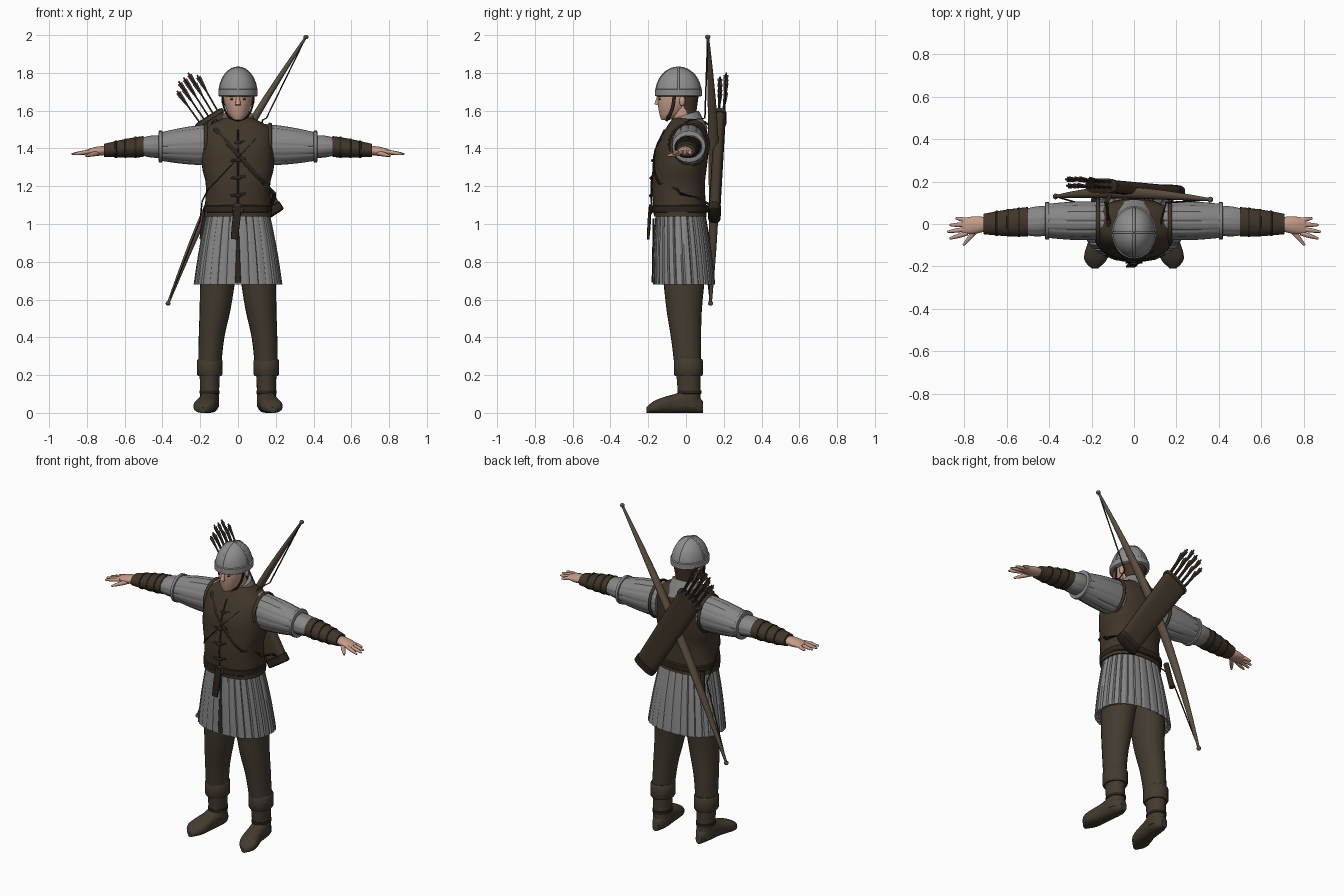
import bpy, bmesh, random
from math import cos, sin, pi
from mathutils import Vector

random.seed(4)
if "Cube" in bpy.data.objects:
    bpy.data.objects.remove(bpy.data.objects["Cube"])

X, Y, Z = Vector((1, 0, 0)), Vector((0, 1, 0)), Vector((0, 0, 1))
STEPS = [i / 8 for i in range(9)]


def material(name, red, green, blue):
    mat = bpy.data.materials.new(name)
    mat.use_nodes = True
    mat.diffuse_color = (red, green, blue, 1)
    mat.node_tree.nodes["Principled BSDF"].inputs["Base Color"].default_value = mat.diffuse_color
    return mat


LEATHER = material("brown leather", .052, .037, .023)
CLOTH = material("trouser brown", .056, .043, .029)
QUILT = material("quilted grey", .24, .24, .24)
STEEL = material("helmet grey", .27, .27, .27)
SKIN = material("skin", .56, .33, .25)
LIP = material("lip", .36, .17, .13)
WOOD = material("bow wood", .11, .08, .054)
DARK = material("dark strap", .026, .018, .012)
HAIR = material("hair", .06, .035, .02)
SHAFT = material("arrow brown", .07, .045, .034)


def smooth_path(stations, steps):
    """Catmull-Rom interpolation of stations."""
    result = []
    last = len(stations) - 1
    for i in range(last):
        around = [stations[min(max(i + offset, 0), last)] for offset in (-1, 0, 1, 2)]
        for j in range(steps):
            t = j / steps
            result.append(tuple(b + t / 2 * (c - a + t * (2 * a - 5 * b + 4 * c - d + t * (3 * (b - c) + d - a)))
                                for a, b, c, d in zip(*around)))
    return result + [stations[-1]]


def squircle(value, power):
    return abs(value) ** (2 / power) * (1 if value > 0 else -1)


def loft(name, mat, stations, axis=None, ref=X, sides=24, power=2, steps=1, grooves=0):
    """Skin over sections (x, y, z, half width, half depth); without an axis they follow the path."""
    stations = smooth_path(stations, steps)
    points = [Vector(station[:3]) for station in stations]
    bm = bmesh.new()
    rings = []
    for i, (*_, wide, deep) in enumerate(stations):
        along = axis or (points[min(i + 1, len(points) - 1)] - points[max(i - 1, 0)]).normalized()
        across = (ref - along * ref.dot(along)).normalized()
        up = along.cross(across)
        ring = []
        for j in range(sides):
            angle = 2 * pi * j / sides
            scale = .96 if grooves and j % (sides // grooves) == 0 else 1
            ring.append(bm.verts.new(points[i] + across * squircle(cos(angle), power) * wide * scale
                                     + up * squircle(sin(angle), power) * deep * scale))
        rings.append(ring)
    for lower, upper in zip(rings, rings[1:]):
        for j in range(sides):
            bm.faces.new((lower[j - 1], lower[j], upper[j], upper[j - 1]))
    bm.faces.new(rings[0])
    bm.faces.new(rings[-1])
    bmesh.ops.recalc_face_normals(bm, faces=bm.faces)
    mesh = bpy.data.meshes.new(name)
    bm.to_mesh(mesh)
    bm.free()
    mesh.materials.append(mat)
    mesh.shade_smooth()
    mesh.set_sharp_from_angle(angle=pi / 4)
    bpy.context.collection.objects.link(bpy.data.objects.new(name, mesh))


def pair(name, mat, stations, **options):
    for side, sign in (("left", 1), ("right", -1)):
        loft(side + "_" + name, mat, [(sign * x, *rest) for x, *rest in stations], **options)


def taper(start, end, first, last, swell=0):
    """Straight run between two sections, swollen in the middle."""
    start, end = Vector(start), Vector(end)
    return [(*start.lerp(end, t), *(a + (b - a) * t + swell * sin(pi * t) for a, b in zip(first, last)))
            for t in STEPS]


def hoop(center, wide, deep, height, along=Z):
    """Band with bevelled rims."""
    return [(*(Vector(center) + along * height * h), wide - inset, deep - inset)
            for h, inset in ((-1, .006), (-.8, 0), (.8, 0), (1, .006))]


def ball(center, wide, deep, height, lowest=-1):
    """Ellipsoid, or a dome when lowest is zero."""
    x, y, z = center
    angles = [pi / 2 * (lowest + (.98 - lowest) * t) for t in STEPS]
    return [(x, y, z + height * sin(a), wide * cos(a), deep * cos(a)) for a in angles]


def cord(points, wide, deep):
    return [(*point, wide, deep) for point in points]


# Vest
TORSO = smooth_path([(0, -.03, 1.04, .18, .14), (0, -.04, 1.2, .17, .14), (0, -.03, 1.3, .19, .14),
                     (0, -.02, 1.4, .19, .14), (0, 0, 1.5, .18, .11), (0, 0, 1.56, .08, .07)], 4)
loft("vest", LEATHER, TORSO, axis=Z, sides=40, power=2.4)


def chest(x, z, lift=.004):
    """Point just in front of the vest."""
    for (*_, low, _, _), (_, y, high, wide, deep) in zip(TORSO, TORSO[1:]):
        if low <= z <= high:
            return x, y - deep * max(0, 1 - abs(x / wide) ** 2.4) ** (1 / 2.4) - lift, z


def sash(start, end):
    """Diagonal run of points over the chest."""
    (left, top), (right, bottom) = start, end
    return [chest(left + (right - left) * t, top + (bottom - top) * t) for t in STEPS]


loft("vest_opening", DARK, cord(sash((0, 1.06), (0, 1.5)), .004, .004), ref=Y, sides=8)
for i in range(4):
    z = 1.15 + .093 * i
    loft(f"toggle_loop_{i}", DARK, cord(sash((-.04, z), (.04, z + .01)), .005, .006), ref=Y, sides=8)
    loft(f"toggle_{i}", DARK, ball(chest(0, z, .01), .02, .007, .009), axis=Z, sides=12)
pair("armhole_trim", LEATHER, [(.17, .015 + .105 * cos(pi * t * 2), 1.42 + .11 * sin(pi * t * 2), .01, .007)
                               for t in [i / 24 for i in range(25)]], sides=8)

# Belt, buckle and hanging ends
loft("belt", DARK, hoop((0, -.03, 1.08), .18, .15, .02), sides=40, power=2.4)
loft("buckle", LEATHER, ball((0, -.184, 1.08), .03, .008, .03), axis=Z)
loft("belt_end", DARK, taper((0, -.19, 1.1), (-.02, -.2, .92), (.018, .006), (.018, .006), .003), power=4)
loft("hip_strap", DARK, taper((-.17, .08, 1.08), (-.19, .11, .92), (.014, .017), (.014, .017)), sides=12)

# Quilted skirt with a front vent
loft("quilted_skirt", QUILT, taper((0, -.03, 1.07), (0, -.01, .68), (.165, .13), (.235, .165), .005)
     + [(0, -.01, .69, .21, .15), (0, -.02, .8, .19, .13)], axis=Z, sides=168, power=2.3, grooves=28)
loft("skirt_vent", DARK, taper((0, -.171, 1.03), (0, -.177, .69), (.003, .005), (.016, .005)), sides=8)

# Collar, neck and head
loft("collar", QUILT, taper((0, .03, 1.48), (0, 0, 1.58), (.11, .09), (.08, .07)), sides=32)
loft("neck", SKIN, taper((0, -.01, 1.5), (0, -.02, 1.64), (.06, .06), (.06, .06)))
loft("face", SKIN, [(0, -.11, 1.55, .02, .02), (0, -.08, 1.58, .05, .06), (0, -.05, 1.65, .075, .1),
                    (0, -.04, 1.73, .08, .1)], axis=Z, sides=32, steps=5)
loft("nose", SKIN, taper((0, -.14, 1.69), (0, -.154, 1.63), (.008, .008), (.014, .014)), sides=12)
loft("mouth", LIP, ball((0, -.138, 1.6), .02, .005, .004), axis=Z, sides=12)
pair("eye", DARK, ball((.03, -.138, 1.66), .012, .006, .005), axis=Z, sides=12)
pair("brow", HAIR, ball((.03, -.138, 1.675), .02, .009, .004), axis=Z, sides=12)
pair("ear", SKIN, ball((.075, -.02, 1.65), .012, .016, .026), axis=Z, sides=12)
loft("hair", HAIR, taper((0, .01, 1.56), (0, 0, 1.7), (.05, .04), (.08, .07)), axis=Z)
pair("chin_strap", DARK, cord([(.085, -.06, 1.69), (.075, -.07, 1.62), (.05, -.09, 1.57), (0, -.105, 1.55)],
                              .005, .01), sides=10, steps=3)

# Helmet with seams
DOME = ball((0, -.04, 1.69), .1, .12, .14, lowest=0)
loft("helmet", STEEL, DOME, axis=Z, sides=40)
loft("helmet_band", STEEL, hoop((0, -.04, 1.695), .104, .124, .02), sides=40)
for name, turn in (("front", -1), ("back", 1)):
    loft(name + "_helmet_seam", STEEL, cord([(0, y + turn * deep, z) for _, y, z, _, deep in DOME], .006, .004),
         sides=8)
pair("helmet_seam", STEEL, cord([(wide, y, z) for _, y, z, wide, _ in DOME], .005, .004), ref=Y, sides=8)

# Arms
SHOULDER, ELBOW, FOREARM = Vector((.14, .015, 1.42)), Vector((.41, .015, 1.41)), Vector((.5, .01, 1.41))
WRIST, KNUCKLES = Vector((.71, 0, 1.39)), Vector((.81, -.01, 1.38))
arm = dict(axis=X, ref=Y)
pair("sleeve", QUILT, taper(SHOULDER, ELBOW, (.09, .11), (.08, .075), .006), sides=72, grooves=12, **arm)
pair("sleeve_cuff", QUILT, hoop(ELBOW, .088, .084, .01, X), sides=32, **arm)
pair("under_sleeve", QUILT, taper(ELBOW, FOREARM, (.07, .06), (.065, .05), .004), sides=48, grooves=8, **arm)
pair("bracer", LEATHER, taper(FOREARM, WRIST, (.07, .056), (.048, .034), .003), **arm)
for i in range(3):
    spot = FOREARM.lerp(WRIST, .2 + .25 * i)
    pair(f"bracer_tie_{i}", DARK, hoop(spot, .07 - .005 * i, .057 - .005 * i, .006, X), **arm)

# Hands
pair("palm", SKIN, taper(WRIST - X * .02, KNUCKLES, (.03, .022), (.036, .01), .008), **arm)
for i, name in enumerate(("index", "middle", "ring", "little")):
    y = .02 * i - .043
    pair(name + "_finger", SKIN, taper((.785, y, 1.383), (.88 - .01 * (i - 1) ** 2, y * 1.6, 1.37),
                                       (.01, .01), (.005, .005), .003), ref=Y, sides=10)
pair("thumb", SKIN, taper((.73, -.01, 1.38), (.805, -.1, 1.36), (.014, .014), (.005, .005), .003),
     ref=Z, sides=10)

# Legs and boots
pair("trouser_leg", CLOTH, [(.1, -.01, .8, .1, .12), (.12, -.01, .56, .083, .095), (.14, 0, .4, .068, .08),
                            (.15, .01, .24, .06, .07)], axis=Z, steps=5)
pair("boot_cuff", CLOTH, hoop((.15, .013, .24), .068, .077, .045))
pair("boot_shaft", CLOTH, taper((.15, .01, .26), (.15, .02, .03), (.058, .068), (.05, .06), -.003), axis=Z)
pair("boot_strap", DARK, hoop((.15, .018, .11), .053, .064, .01))
FOOT = ((.15, .09, .02, .03), (.15, .03, .05, .06), (.16, -.06, .05, .05), (.18, -.16, .056, .034),
        (.185, -.21, .015, .015))
pair("boot_foot", CLOTH, [(x, y, high, wide, high) for x, y, wide, high in FOOT], axis=Y, power=2.5, steps=4)

# Bow worn across the back, its string across the chest
LOW_TIP, HIGH_TIP = Vector((-.37, .13, .58)), Vector((.36, .115, 1.99))
BEND = Vector((-.05, .025, .02))
BOW = [(*(LOW_TIP.lerp(HIGH_TIP, t) + BEND * sin(pi * t)), .007 + .021 * sin(pi * t), .007 + .016 * sin(pi * t))
       for t in STEPS]
loft("bow", WOOD, BOW, ref=Y, sides=14, steps=4)
for name, tip in (("upper", HIGH_TIP), ("lower", LOW_TIP)):
    loft(name + "_bow_nock", WOOD, ball(tip, .013, .014, .012), axis=Z, sides=12)
loft("bowstring", DARK, cord([HIGH_TIP, (.15, .1, 1.56), (.13, .02, 1.55), *sash((.12, 1.48), (-.16, 1.18)),
                              (-.19, -.02, 1.12), (-.2, .08, 1.02), LOW_TIP], .004, .004), ref=Y, sides=6)

# Quiver and its strap
LOW, TOP = Vector((.18, .15, 1.045)), Vector((-.15, .18, 1.56))
AIM = (TOP - LOW).normalized()
SIDE = AIM.cross(Y).normalized()
flat = dict(axis=AIM, ref=Y, power=3)
loft("quiver", LEATHER, taper(LOW, TOP, (.03, .068), (.03, .08)), **flat)
loft("quiver_base", DARK, hoop(LOW + AIM * .02, .034, .073, .025, AIM), **flat)
loft("quiver_rim", LEATHER, hoop(TOP, .035, .085, .012, AIM), **flat)
loft("quiver_mouth", DARK, hoop(TOP, .03, .078, .015, AIM), **flat)
loft("quiver_strap", DARK, cord([(-.11, .15, 1.5), (-.13, .1, 1.54), (-.12, .02, 1.55),
                                 *sash((-.12, 1.5), (.17, 1.18)), (.19, -.03, 1.16), (.19, .06, 1.14),
                                 (.17, .13, 1.1)], .005, .012), ref=Y, sides=8)

# Arrows
for i in range(10):
    column, row = i % 5 - 2, i // 5
    shift = SIDE * column * .028 + Y * (.025 * row - .008)
    base, tip = TOP + shift, TOP + shift * 1.2 + AIM * random.uniform(.2, .27)
    loft(f"arrow_{i}", SHAFT, cord([base, tip], .005, .005), ref=Y, sides=6)
    for name, wide, deep in (("flat", .013, .002), ("upright", .002, .013)):
        loft(f"{name}_fletching_{i}", SHAFT, taper(base.lerp(tip, .5), base.lerp(tip, .95),
                                                   (.002, .002), (wide, deep), .001), ref=Y, sides=4)
